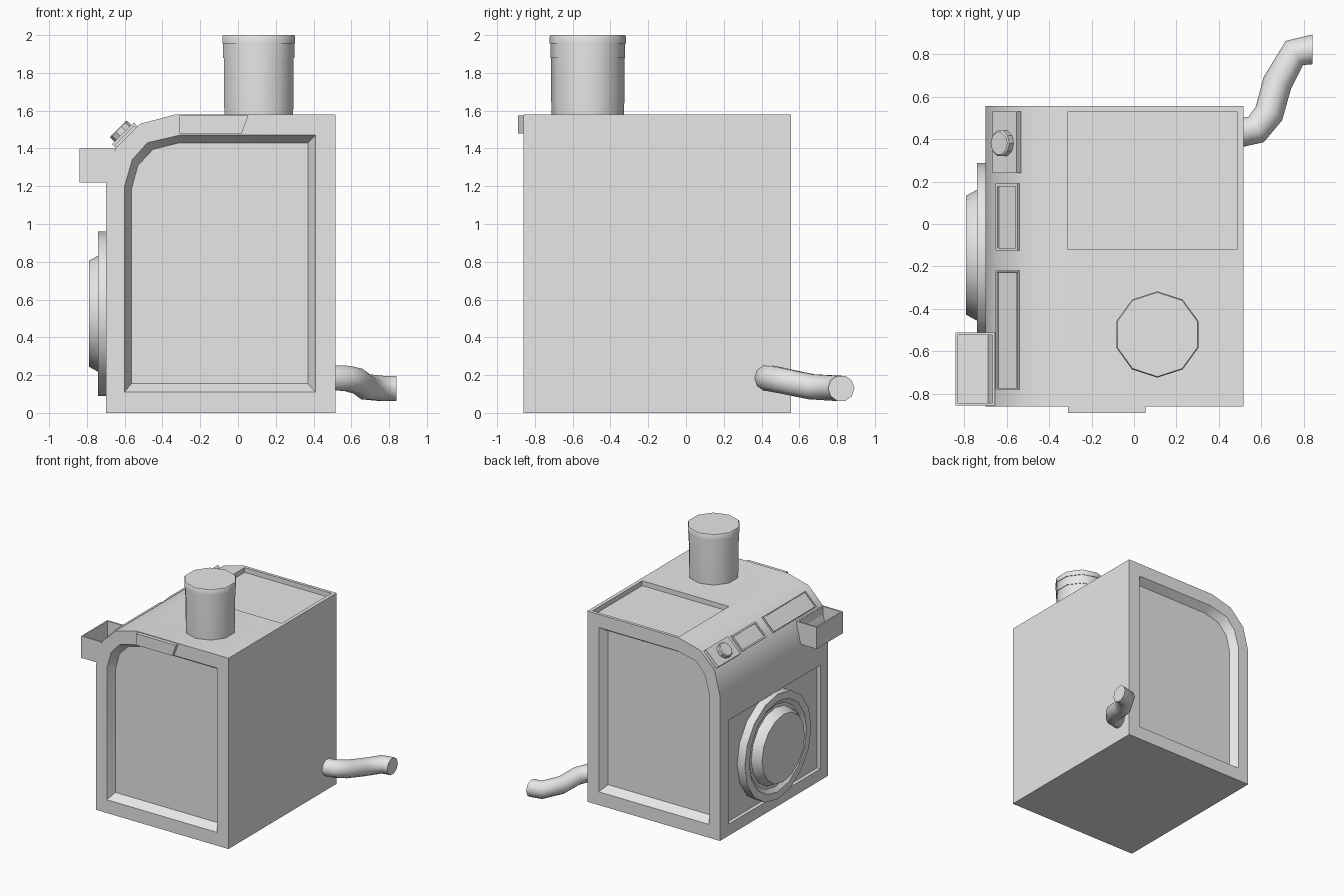
import bpy, bmesh, math
from mathutils import Matrix, Vector

if "Cube" in bpy.data.objects:
    bpy.data.objects.remove(bpy.data.objects["Cube"], do_unlink=True)

grey = bpy.data.materials.new("light_grey")
grey.use_nodes = True
grey.diffuse_color = (0.8, 0.8, 0.8, 1)
grey.node_tree.nodes["Principled BSDF"].inputs["Base Color"].default_value = (0.8, 0.8, 0.8, 1)


def finish(name, bm, angle=35):
    mesh = bpy.data.meshes.new(name)
    bm.to_mesh(mesh)
    bm.free()
    mesh.materials.append(grey)
    for p in mesh.polygons:
        p.use_smooth = True
    mesh.set_sharp_from_angle(angle=math.radians(angle))
    obj = bpy.data.objects.new(name, mesh)
    bpy.context.scene.collection.objects.link(obj)
    return obj


def loft(rings):
    """Bridge rings of equal length and cap both ends."""
    bm = bmesh.new()
    loops = [[bm.verts.new(p) for p in ring] for ring in rings]
    n = len(loops[0])
    for a, b in zip(loops, loops[1:]):
        for i in range(n):
            j = (i + 1) % n
            bm.faces.new((a[i], a[j], b[j], b[i]))
    bm.faces.new(loops[0])
    bm.faces.new(loops[-1])
    bmesh.ops.recalc_face_normals(bm, faces=bm.faces)
    bm.normal_update()
    return bm


def circle(centre, u, v, radius, sides, turn=0.0):
    angles = [turn + math.tau * i / sides for i in range(sides)]
    return [centre + radius * (u * math.cos(a) + v * math.sin(a)) for a in angles]


def recess(bm, normal, lo, hi, depth):
    """Sink a rectangular pocket into the largest face with this normal."""
    normal = Vector(normal)
    face = max((f for f in bm.faces if f.normal.dot(normal) > 0.99),
               key=lambda f: f.calc_area())
    mid = face.calc_center_bounds()
    bmesh.ops.inset_individual(bm, faces=[face], thickness=0.01)
    for v in face.verts:
        for k in range(3):
            if abs(normal[k]) < 0.5:
                v.co[k] = lo[k] if v.co[k] < mid[k] else hi[k]
    bmesh.ops.inset_individual(bm, faces=[face], thickness=0.0002, depth=-depth)


def box(lo, hi):
    rect = [(lo[0], lo[1]), (hi[0], lo[1]), (hi[0], hi[1]), (lo[0], hi[1])]
    return loft([[(x, y, z) for x, y in rect] for z in (lo[2], hi[2])])


X, Y, Z = Vector((1, 0, 0)), Vector((0, 1, 0)), Vector((0, 0, 1))

# Body: rounded shoulder, with sloped pockets in front and back
outer = [(-0.70, 0), (0.515, 0), (0.515, 1.58), (-0.33, 1.58),
         (-0.52, 1.53), (-0.65, 1.40), (-0.70, 1.20)]
opening = [(-0.60, 0.11), (0.41, 0.11), (0.41, 1.47), (-0.31, 1.47),
           (-0.48, 1.43), (-0.56, 1.34), (-0.60, 1.20)]
floor = [(-0.565, 0.155), (0.37, 0.155), (0.37, 1.43), (-0.31, 1.43),
         (-0.45, 1.395), (-0.53, 1.31), (-0.565, 1.18)]
front, back, sink = -0.86, 0.555, 0.065
layers = [(floor, front + sink), (opening, front), (outer, front),
          (outer, back), (opening, back), (floor, back - sink)]
body = loft([[(x, y, z) for x, z in shape] for shape, y in layers])
recess(body, (-1, 0, 0), (0, -0.76, 0.095), (0, 0.437, 0.955), 0.03)
recess(body, (0, 0, 1), (-0.31, -0.12, 0), (0.485, 0.53, 0), 0.04)
finish("body", body)

# Round door on the right side: rim, groove and raised window
door_profile = [(0.435, -0.66), (0.435, -0.74), (0.375, -0.74), (0.34, -0.715),
                (0.315, -0.715), (0.305, -0.745), (0.28, -0.79)]
finish("door", loft([circle(Vector((x, -0.147, 0.525)), Y, Z, r, 16)
                     for r, x in door_profile]), 30)

# Chimney with a cap
stack_profile = [(0.19, 1.56), (0.194, 1.66), (0.194, 1.88), (0.198, 1.88),
                 (0.198, 1.955), (0.203, 1.955), (0.203, 1.99), (0.198, 2.0)]
finish("chimney", loft([circle(Vector((0.11, -0.52, z)), X, Y, r, 10, math.pi / 2)
                        for r, z in stack_profile]), 40)

# Open hopper on the shoulder
hopper = box((-0.84, -0.855, 1.22), (-0.655, -0.51, 1.40))
recess(hopper, (0, 0, 1), (-0.828, -0.842, 0), (-0.667, -0.523, 0), 0.15)
finish("hopper", hopper)

# Trapezoid plate on the front
plate = [(-0.31, 1.48), (0.02, 1.48), (0.055, 1.575), (-0.31, 1.575)]
finish("front_plate", loft([[(x, y, z) for x, z in plate] for y in (-0.89, -0.85)]))

# Controls lying on the sloped shoulder facet
slope = Matrix.Translation((-0.59, 0, 1.46)) @ Matrix.Rotation(-math.pi / 4, 4, 'Y')


def on_slope(name, bm):
    bm.transform(slope)
    finish(name, bm)


on_slope("knob_plate", box((-0.081, 0.24, -0.01), (0.081, 0.53, 0.028)))
on_slope("knob", loft([circle(Vector((0, 0.38, h)), X, Y, r, 10)
                       for h, r in ((0.02, 0.062), (0.058, 0.062), (0.064, 0.055))]))
for name, y0, y1, edge in (("display_panel", -0.125, 0.19, 0.013),
                           ("long_panel", -0.78, -0.22, 0.007)):
    panel = box((-0.072, y0, -0.01), (0.072, y1, 0.014))
    recess(panel, (0, 0, 1), (-0.072 + edge, y0 + edge, 0),
           (0.072 - edge, y1 - edge, 0), 0.01)
    on_slope(name, panel)

# Bent drain pipe
path = [Vector(p) for p in ((0.50, 0.43, 0.185), (0.575, 0.445, 0.183), (0.635, 0.52, 0.168),
                            (0.675, 0.665, 0.138), (0.755, 0.805, 0.13), (0.84, 0.822, 0.13))]
rings = []
for i, p in enumerate(path):
    if i in (0, len(path) - 1):
        tangent = X
    else:
        tangent = ((path[i + 1] - p).normalized() + (p - path[i - 1]).normalized()).normalized()
    side = Z.cross(tangent).normalized()
    rings.append(circle(p, side, tangent.cross(side), 0.07, 10))
finish("drain_pipe", loft(rings), 60)
